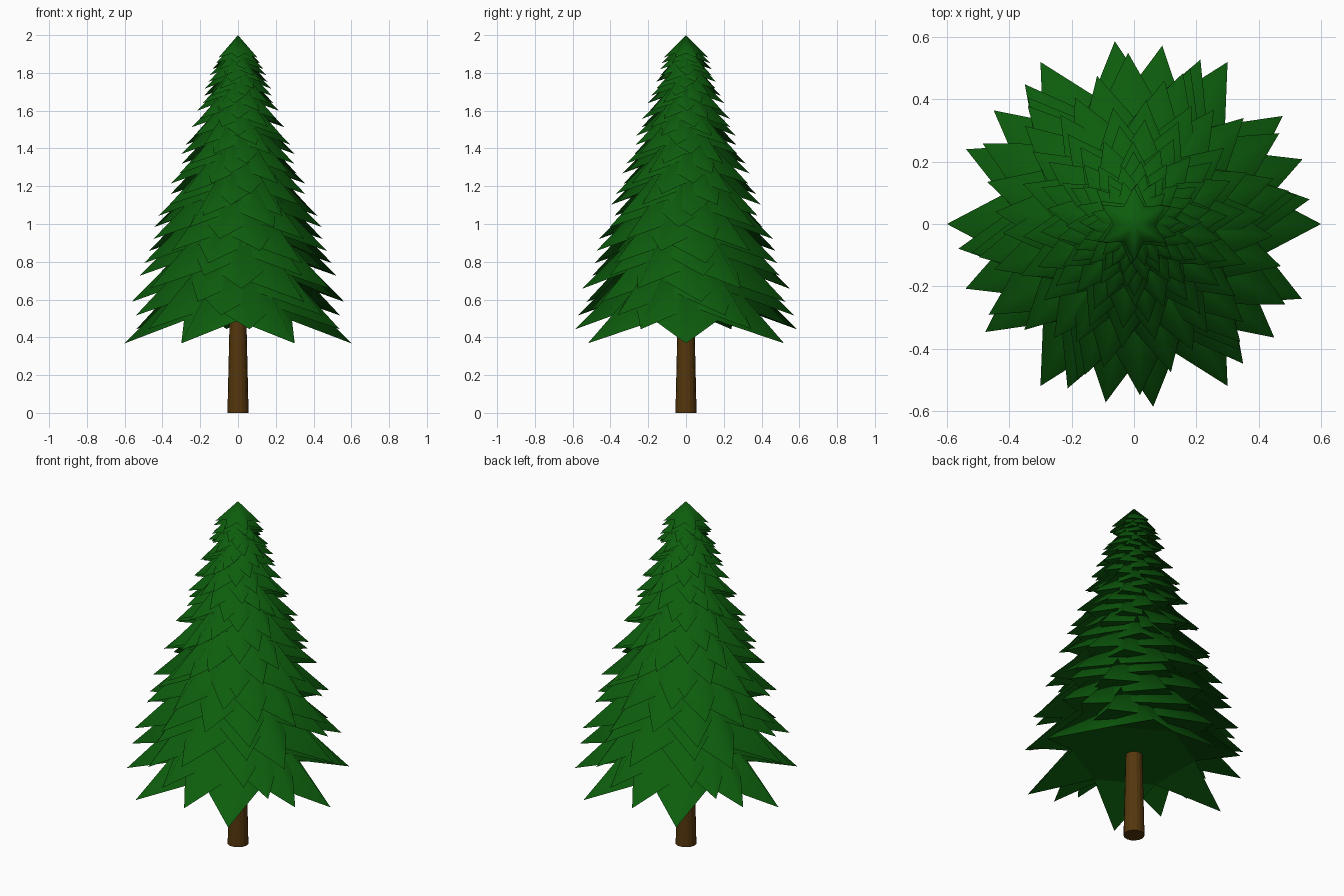
import bpy, bmesh, math, random
from mathutils import Vector

if "Cube" in bpy.data.objects:
    bpy.data.objects.remove(bpy.data.objects["Cube"])

random.seed(4)


def material(name, rgb):
    m = bpy.data.materials.new(name)
    m.diffuse_color = (*rgb, 1)
    m.use_nodes = True
    m.node_tree.nodes["Principled BSDF"].inputs["Base Color"].default_value = m.diffuse_color
    return m


GREEN = material("needle green", (0.004, 0.11, 0.004))
BROWN = material("bark brown", (0.09, 0.038, 0.004))

# Outline of the crown: (height, radius) of the branch tips
OUTLINE = [(0.37, 0.60), (0.60, 0.567), (0.94, 0.465), (1.06, 0.415),
           (1.40, 0.29), (1.65, 0.20), (1.88, 0.12)]


def crown_radius(z):
    for (z0, r0), (z1, r1) in zip(OUTLINE, OUTLINE[1:]):
        if z <= z1:
            return r0 + (r1 - r0) * (z - z0) / (z1 - z0)
    return OUTLINE[-1][1]


def polar(r, a, z):
    return Vector((r * math.cos(a), r * math.sin(a), z))


# One tier: a six-pointed star cone with drooping tips and a flat base
def add_tier(bm, z, r, turn):
    peak = bm.verts.new((0, 0, z + r))
    ring = []
    for k in range(12):
        a = math.radians(turn + 30 * k)
        if k % 2:
            ring.append(bm.verts.new(polar(r * 0.55, a, z + r * 0.2)))
        else:
            ring.append(bm.verts.new(polar(r, a, z)))
    for a, b in zip(ring, ring[1:] + ring[:1]):
        bm.faces.new((a, b, peak)).smooth = True
        bm.edges.get((a, b)).smooth = False
    for k in range(0, 12, 2):
        bm.faces.new((ring[k], ring[k - 1], ring[(k + 1) % 12]))
    bm.faces.new(ring[11::-2])


def finish(bm, name, mat):
    mesh = bpy.data.meshes.new(name)
    bm.to_mesh(mesh)
    bm.free()
    mesh.materials.append(mat)
    obj = bpy.data.objects.new(name, mesh)
    bpy.context.collection.objects.link(obj)


# Crown: tiers turned irregularly and crowding together towards the top
TIERS = 30
TURNS = [0, 36, 21, 8, 32, 10, 12, 44, 18, 55, 4]
while len(TURNS) < TIERS - 1:
    TURNS.append(TURNS[-1] + random.uniform(12, 48))
TURNS.append(30)
bm = bmesh.new()
for i, turn in enumerate(TURNS):
    t = i / (TIERS - 1)
    z = 0.368 + 1.512 * (1.45 * t - 0.45 * t * t)
    add_tier(bm, z, crown_radius(z), turn)
finish(bm, "crown", GREEN)

# Trunk: slightly tapered round post
bm = bmesh.new()
bmesh.ops.create_cone(bm, cap_ends=True, segments=16, radius1=0.056, radius2=0.042, depth=0.6)
bmesh.ops.translate(bm, verts=bm.verts, vec=(0, 0, 0.3))
finish(bm, "trunk", BROWN)
